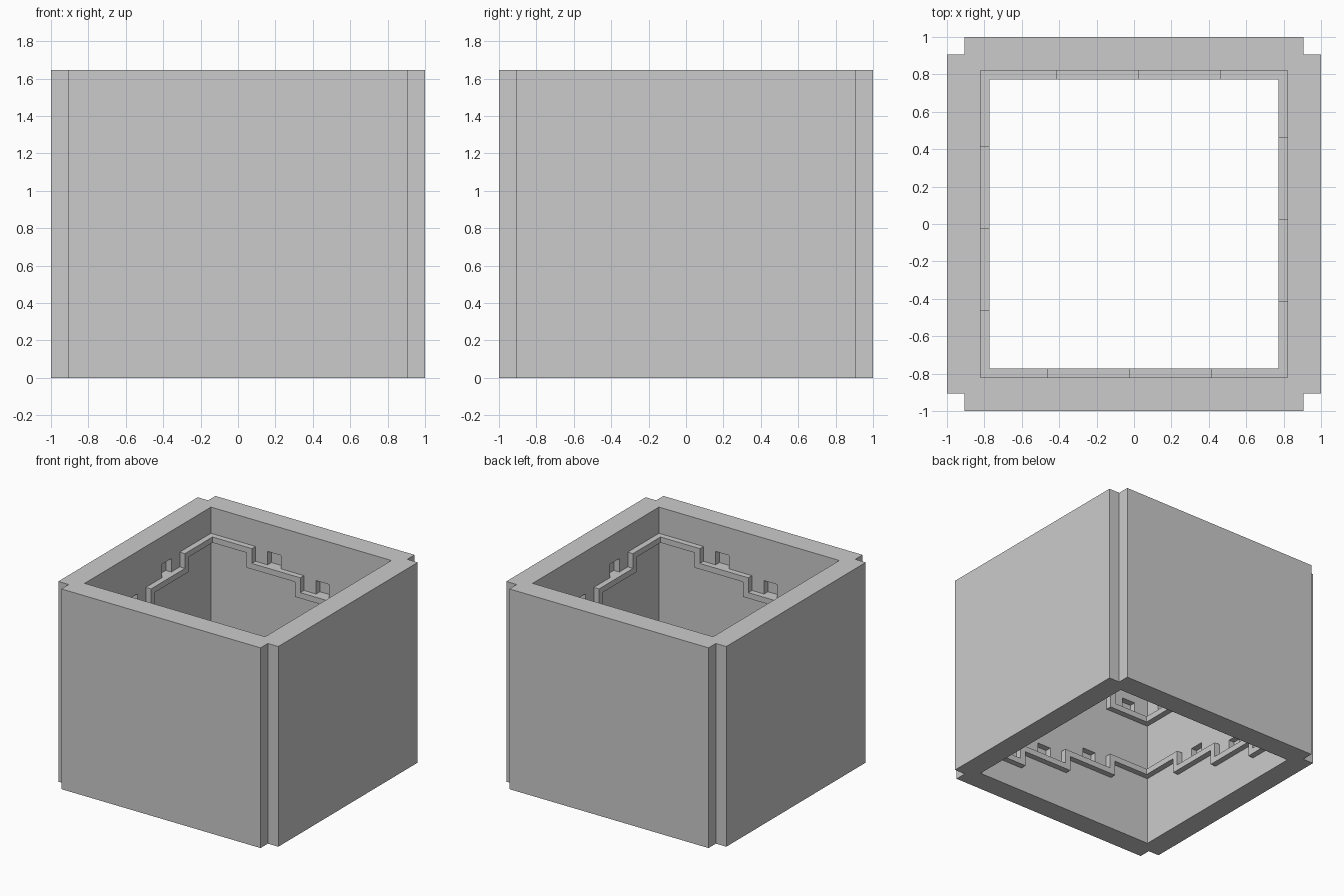
import bpy, bmesh

if "Cube" in bpy.data.objects:
    bpy.data.objects.remove(bpy.data.objects["Cube"])

H, W, T = 1.645, 0.82, 0.047        # height, inner half width, ridge thickness
NOTCH = 0.905                       # corner notch position
STEPS = (-0.415, 0.025, 0.465)      # stair edges along a wall
RISE, HIGH = 0.122, 1.43            # stair drop, top of highest tread
# The four inner walls, as (along wall, distance out) -> (x, y)
WALLS = [lambda u, d: (u, d), lambda u, d: (-d, -u),
         lambda u, d: (-u, -d), lambda u, d: (d, u)]


def place(wall, lower, u, d, z):
    """Point on a wall; the lower set is a quarter turn of the upper one."""
    x, y = wall(u, d)
    return (-y, x, z - H / 2) if lower else (x, y, z)


def finish(bm, name):
    me = bpy.data.meshes.new(name)
    bm.to_mesh(me)
    bm.free()
    ob = bpy.data.objects.new(name, me)
    bpy.context.collection.objects.link(ob)
    return ob


def square_shell():
    bm = bmesh.new()
    corner = [(W, W), (1, NOTCH), (NOTCH, NOTCH), (NOTCH, 1)]
    rings = []
    for i in range(4):
        rings.append(corner)
        corner = [(-y, x) for x, y in corner]
    for i in range(4):
        a, b = rings[i], rings[(i + 1) % 4]
        outline = [a[0], a[2], a[3], b[1], b[2], b[0]]
        bm.faces.new([bm.verts.new((x, y, 0)) for x, y in outline])
    bmesh.ops.remove_doubles(bm, verts=bm.verts, dist=1e-4)
    top = bmesh.ops.extrude_face_region(bm, geom=bm.faces[:], use_keep_orig=True)
    for v in top['geom']:
        if isinstance(v, bmesh.types.BMVert):
            v.co.z = H
    bmesh.ops.recalc_face_normals(bm, faces=bm.faces)
    return finish(bm, "square_shell")


def stepped_ridge(name, lower):
    upper_line, under_line = [(-W, HIGH)], [(-W, HIGH - T)]
    for k, e in enumerate(STEPS):
        z = HIGH - k * RISE
        upper_line += [(e, z), (e, z - RISE)]
        under_line += [(e - T, z - T), (e - T, z - RISE - T)]
    low = HIGH - 3 * RISE
    profile = upper_line + [(W, low), (W, low - T)] + under_line[::-1]
    lim = W - T
    bm = bmesh.new()
    for wall in WALLS:
        back = [bm.verts.new(place(wall, lower, u, W, z)) for u, z in profile]
        front = [bm.verts.new(place(wall, lower, max(-lim, min(lim, u)), lim, z))
                 for u, z in profile]
        bm.faces.new(back)
        bm.faces.new(front)
        n = len(profile)
        for i in range(n):
            j = (i + 1) % n
            if profile[i][0] != profile[j][0] or abs(profile[i][0]) < W:
                bm.faces.new([back[i], back[j], front[j], front[i]])
    bmesh.ops.remove_doubles(bm, verts=bm.verts, dist=1e-4)
    bmesh.ops.recalc_face_normals(bm, faces=bm.faces)
    # Drop the hidden faces lying against the shell
    hidden = [f for f in bm.faces
              if max(min(abs(v.co.x) for v in f.verts),
                     min(abs(v.co.y) for v in f.verts)) > W - 1e-3]
    bmesh.ops.delete(bm, geom=hidden, context='FACES')
    return finish(bm, name)


def pocket_cutter():
    bm = bmesh.new()
    for lower in (False, True):
        for wall in WALLS:
            for k in range(3):
                u, z = -0.245 + 0.44 * k, HIGH - (k + 1) * RISE
                vs = [bm.verts.new(place(wall, lower, u + du, d, z + dz))
                      for du in (-0.06, 0.06) for d in (W - 0.03, W + 0.05)
                      for dz in (0, 0.11)]
                bmesh.ops.convex_hull(bm, input=vs)
    bmesh.ops.recalc_face_normals(bm, faces=bm.faces)
    ob = finish(bm, "pocket_cutter")
    ob.hide_render = True
    ob.hide_set(True)
    return ob


# Shell with small pockets above each tread
shell = square_shell()
cut = shell.modifiers.new("pockets", 'BOOLEAN')
cut.operation = 'DIFFERENCE'
cut.solver = 'EXACT'
cut.object = pocket_cutter()

# Two stepped ridges running round the inside
stepped_ridge("upper_stepped_ridge", False)
stepped_ridge("lower_stepped_ridge", True)
